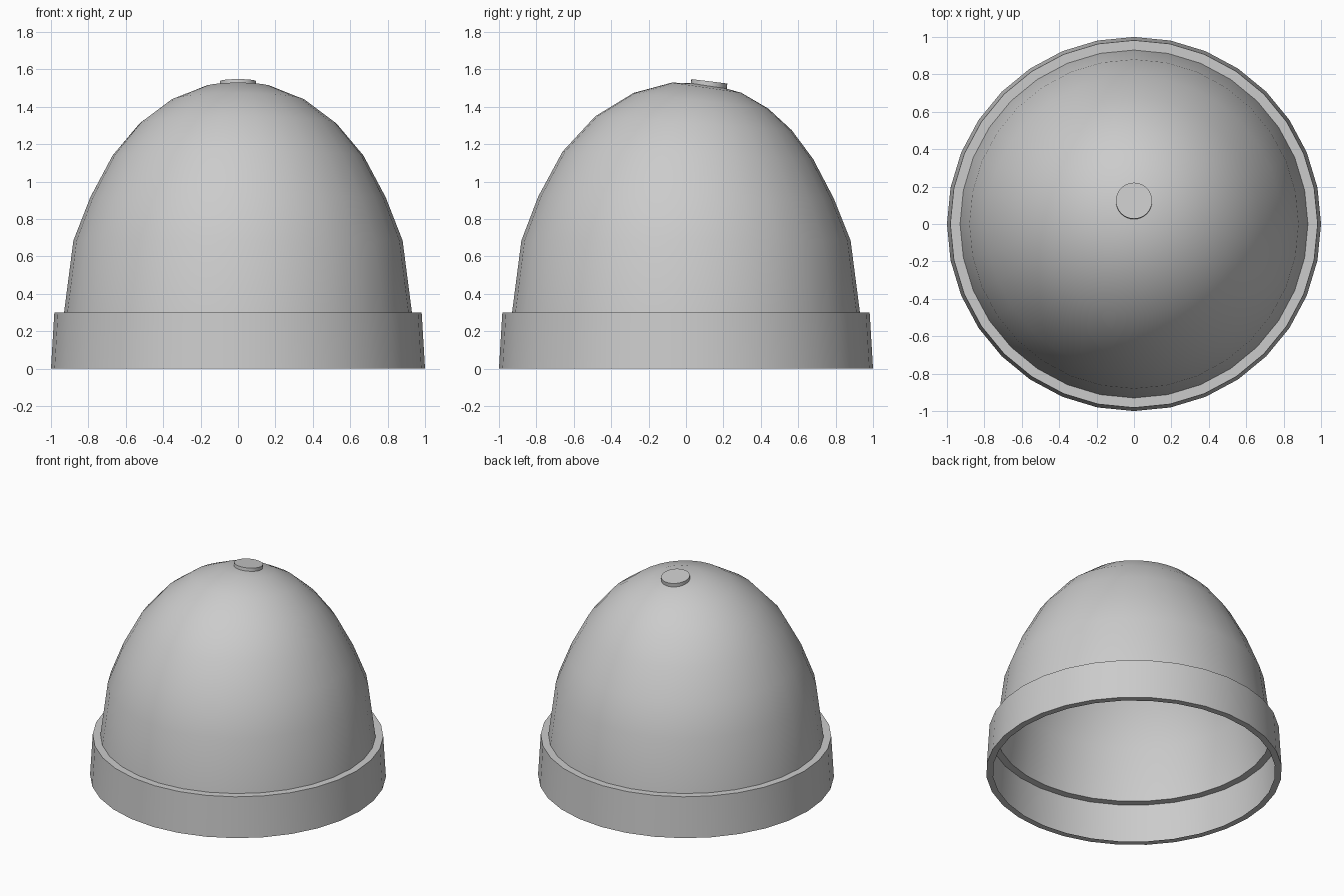
import bpy, bmesh, math

if "Cube" in bpy.data.objects:
    bpy.data.objects.remove(bpy.data.objects["Cube"])

SEG = 32


def finish(obj, angle=35):
    bpy.ops.object.select_all(action='DESELECT')
    obj.select_set(True)
    bpy.context.view_layer.objects.active = obj
    bpy.ops.object.shade_smooth_by_angle(angle=math.radians(angle))


def ring_shell(name, rings, pole):
    """Skin stacked rings (radius, y centre, z, backward drop) up to a pole."""
    bm = bmesh.new()
    loops = []
    for r, cy, z, drop in rings:
        loop = []
        for i in range(SEG):
            a = 2 * math.pi * i / SEG
            s = math.sin(a)
            loop.append(bm.verts.new((r * math.cos(a), cy + r * s, z - drop * s)))
        loops.append(loop)
    for lo, hi in zip(loops, loops[1:]):
        for i in range(SEG):
            j = (i + 1) % SEG
            bm.faces.new((lo[i], lo[j], hi[j], hi[i]))
    tip = bm.verts.new(pole)
    for i in range(SEG):
        bm.faces.new((loops[-1][i], loops[-1][(i + 1) % SEG], tip))
    mesh = bpy.data.meshes.new(name)
    bm.to_mesh(mesh)
    bm.free()
    obj = bpy.data.objects.new(name, mesh)
    bpy.context.collection.objects.link(obj)
    finish(obj)
    return obj


# Thin hollow dome: bottom lip, stepped band, crown leaning towards the back
ring_shell("dome_with_band", [
    (0.955, 0.0, 0.0, 0.0),
    (1.00, 0.0, 0.0, 0.0),
    (0.982, 0.0, 0.30, 0.0),
    (0.93, 0.0, 0.30, 0.0),
    (0.88, 0.0, 0.685, 0.0),
    (0.79, 0.0, 0.915, 0.005),
    (0.67, 0.01, 1.14, 0.02),
    (0.525, 0.04, 1.312, 0.037),
    (0.36, 0.08, 1.432, 0.042),
    (0.185, 0.11, 1.502, 0.027),
], (0, 0.125, 1.522))

# Small tilted button on the crown
bpy.ops.mesh.primitive_cylinder_add(
    vertices=SEG, radius=0.097, depth=0.03,
    location=(0, 0.123, 1.521), rotation=(math.radians(-7), 0, 0))
button = bpy.context.object
button.name = "crown_button"
finish(button)
